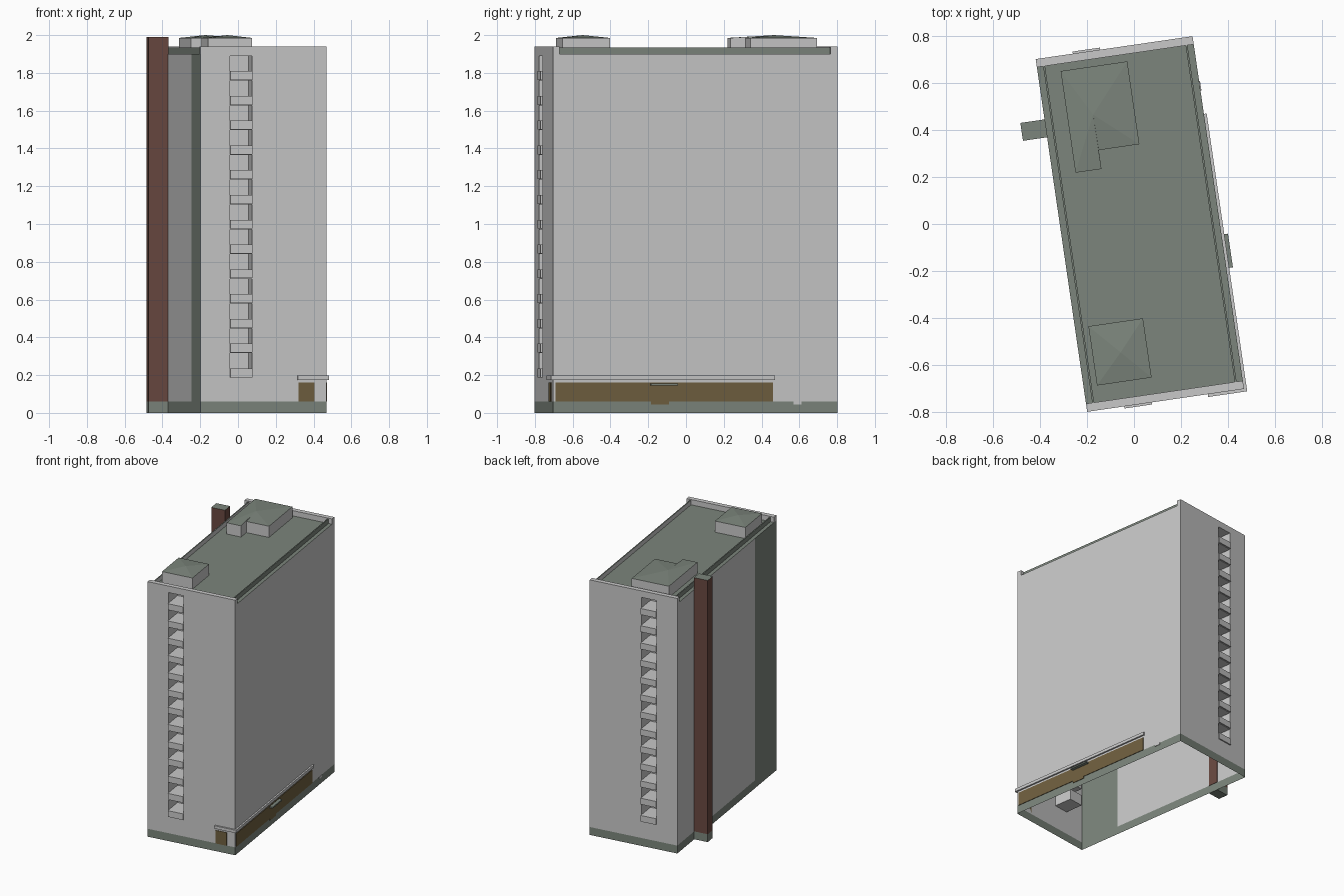
import bpy, bmesh, math
from mathutils import Matrix

if "Cube" in bpy.data.objects:
    bpy.data.objects.remove(bpy.data.objects["Cube"])


def material(name, rgb):
    m = bpy.data.materials.new(name)
    m.use_nodes = True
    m.diffuse_color = (*rgb, 1)
    m.node_tree.nodes["Principled BSDF"].inputs["Base Color"].default_value = (*rgb, 1)
    return m


WALL = material("light grey plaster", (0.58, 0.58, 0.58))
GREEN = material("grey green", (0.2, 0.235, 0.2))
RED = material("dark red brick", (0.14, 0.065, 0.052))
BROWN = material("shopfront brown", (0.16, 0.115, 0.05))

# The whole block stands turned on its plot
PLOT = Matrix.Translation((0.025, 0, 0)) @ Matrix.Rotation(math.radians(8.3), 4, "Z")
W, D = 0.338, 0.76            # half width and half depth
BASE, ROOF, TOP = 0.06, 1.9, 1.94


def finish(name, bm, mats, rule=None):
    bmesh.ops.remove_doubles(bm, verts=bm.verts, dist=1e-5)
    bmesh.ops.recalc_face_normals(bm, faces=bm.faces)
    if rule:
        for f in bm.faces:
            f.material_index = rule(f.calc_center_median(), f.normal)
    mesh = bpy.data.meshes.new(name)
    bm.to_mesh(mesh)
    bm.free()
    for m in mats:
        mesh.materials.append(m)
    ob = bpy.data.objects.new(name, mesh)
    ob.matrix_world = PLOT
    bpy.context.collection.objects.link(ob)
    return ob


def quad(bm, *pts):
    return bm.faces.new([bm.verts.new(p) for p in pts])


def box(name, x, y, z, mats, rule=None):
    bm = bmesh.new()
    bmesh.ops.create_cube(bm, size=1)
    for v in bm.verts:
        v.co = [r[0] if c < 0 else r[1] for c, r in zip(v.co, (x, y, z))]
    return finish(name, bm, mats, rule)


def base_rule(c, n):
    return 1 if c.z < BASE else 0


# Long side walls, with a green base and a green bay on one side
def side_wall(name, x, cuts, rule):
    bm = bmesh.new()
    for a, b in zip(cuts, cuts[1:]):
        for lo, hi in ((0, BASE), (BASE, ROOF)):
            quad(bm, (x, a, lo), (x, b, lo), (x, b, hi), (x, a, hi))
    finish(name, bm, [WALL, GREEN], rule)


BAY = -0.43
side_wall("left_wall", W, [-D, D], base_rule)
side_wall("right_wall", -W, [-D, BAY, D],
          lambda c, n: 1 if c.z < BASE or c.y < BAY else 0)

# End walls with a column of recessed balconies
X0, X1, DEPTH = -0.178, -0.06, 0.14
FLOORS = [0.235 + 0.1312 * i for i in range(13)]
OPEN = 0.081


def end_wall(name, s):
    bm = bmesh.new()
    y, back = s * D, s * (D - DEPTH)

    def flat(x0, x1, z0, z1, yy=y):
        quad(bm, (x0, yy, z0), (x1, yy, z0), (x1, yy, z1), (x0, yy, z1))

    flat(-W, W, 0, BASE)
    flat(-W, X0, BASE, ROOF)
    flat(X1, W, BASE, ROOF)
    below = BASE
    for z in FLOORS:
        top = z + OPEN
        flat(X0, X1, below, z)
        flat(X0, X1, z, top, back)
        for x in (X0, X1):
            quad(bm, (x, y, z), (x, back, z), (x, back, top), (x, y, top))
        for h in (z, top):
            quad(bm, (X0, y, h), (X1, y, h), (X1, back, h), (X0, back, h))
        below = top
    flat(X0, X1, below, ROOF)
    finish(name, bm, [WALL, GREEN], base_rule)


for label, s in (("front", -1), ("back", 1)):
    end_wall(label + "_wall", s)
    # Balcony fronts between the openings
    for i, z in enumerate(FLOORS):
        box(f"{label}_balcony_front_{i + 1}", (X0, X1),
            sorted((s * D, s * (D + 0.009))), (z - 0.047, z), [WALL])
    box(label + "_parapet", (-W, W), sorted((s * D, s * (D - 0.035))), (ROOF, TOP), [WALL])

# Roof deck and set-back side curbs, green outside and grey inside
bm = bmesh.new()
quad(bm, (-W, -D, ROOF), (W, -D, ROOF), (W, D, ROOF), (-W, D, ROOF))
finish("roof_deck", bm, [GREEN])
for label, s in (("left", 1), ("right", -1)):
    box(label + "_curb", sorted((s * (W - 0.035), s * (W - 0.027))),
        (0.035 - D, D - 0.035), (ROOF, 1.935), [GREEN, WALL],
        lambda c, n, s=s: 1 if n.x * s < -0.5 else 0)


# Roof houses with shallow peaked green tops
def roof_house(name, outline, peak):
    bm = bmesh.new()
    eave = 1.985
    for a, b in zip(outline, outline[1:] + outline[:1]):
        quad(bm, (*a, ROOF), (*b, ROOF), (*b, eave), (*a, eave))
        quad(bm, (*a, eave), (*b, eave), (*peak, 2.0))
    finish(name, bm, [WALL, GREEN], lambda c, n: 1 if abs(n.z) > 0.5 else 0)


roof_house("front_roof_house",
           [(-0.28, -0.655), (-0.045, -0.655), (-0.045, -0.4), (-0.28, -0.4)],
           (-0.16, -0.53))
roof_house("back_roof_house",
           [(-0.24, 0.256), (-0.128, 0.256), (-0.128, 0.337), (0.047, 0.337),
            (0.047, 0.694), (-0.24, 0.694)], (-0.13, 0.49))

# Brick shaft on the right side, with green foot and cap
box("brick_shaft", (-0.442, 0.002 - W), (0.423, 0.5), (BASE, 1.99), [RED, GREEN],
    lambda c, n: 1 if n.z > 0.5 else 0)
box("shaft_foot", (-0.442, -W), (0.423, 0.5), (0, BASE), [GREEN])

# Ground floor shopfront, doors and canopies
P = 0.004
box("shopfront_side", (W, W + P), (-0.747, 0.416), (BASE, 0.16), [BROWN])
box("shopfront_front", (0.187, 0.273), (-D - P, -D), (BASE, 0.16), [BROWN])
box("shop_door_step", (W, W + P), (-0.236, -0.14), (0.045, BASE), [BROWN])
box("side_door_step", (W, W + P), (0.526, 0.567), (0.045, BASE), [WALL])
box("canopy_side", (W, W + 0.012), (-D - 0.012, 0.425), (0.175, 0.197), [WALL])
box("canopy_front", (0.182, W), (-D - 0.012, -D), (0.175, 0.197), [WALL])
box("entrance_canopy", (W, W + 0.028), (-0.24, -0.095), (0.145, 0.155), [GREEN])
